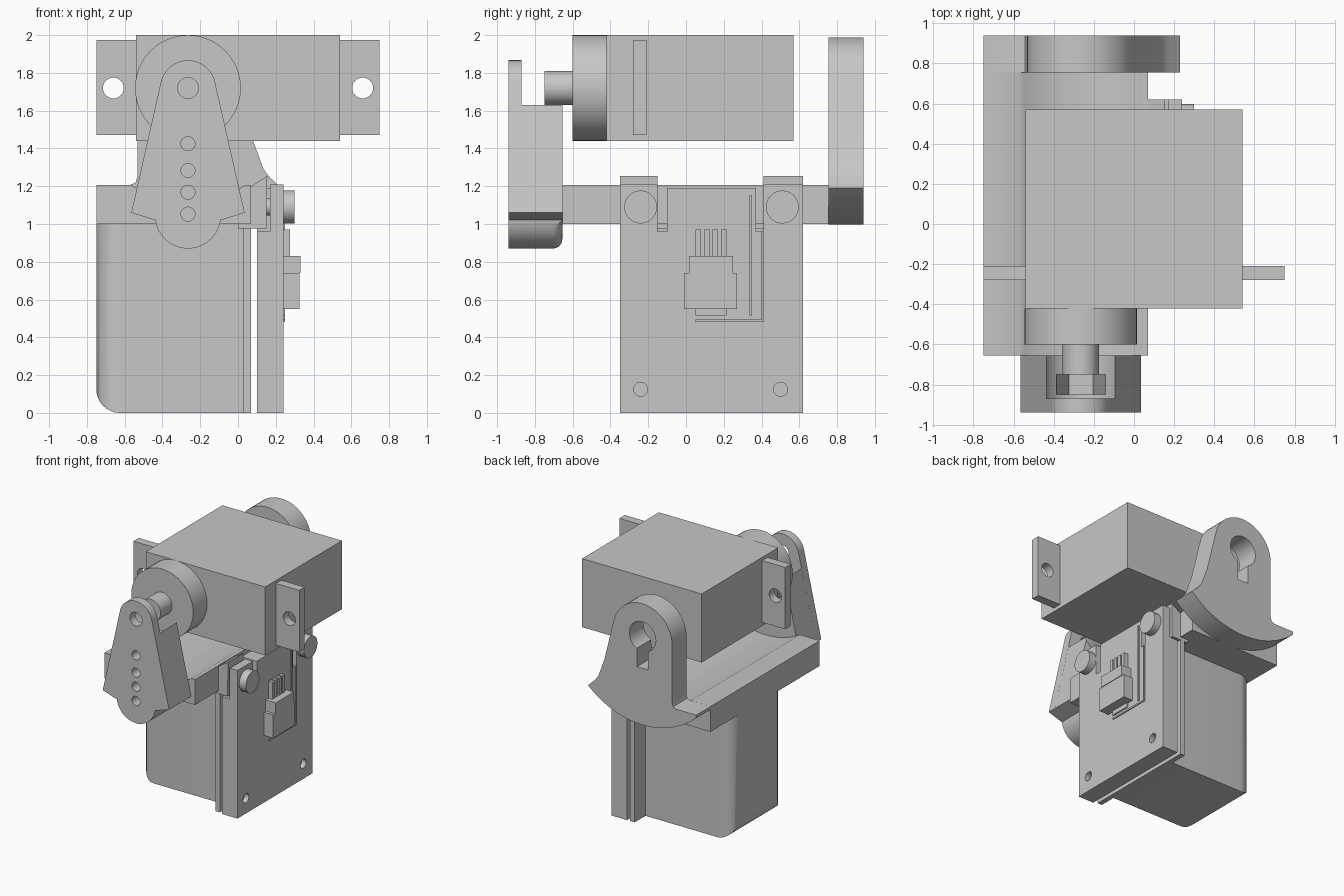
import bpy, bmesh
from math import sin, cos, radians
from mathutils import Vector

old = bpy.data.objects.get("Cube")
if old:
    bpy.data.objects.remove(old)

grey = bpy.data.materials.new("plain grey")
grey.use_nodes = True
COLOUR = (0.57, 0.57, 0.57, 1)
grey.diffuse_color = COLOUR
grey.node_tree.nodes["Principled BSDF"].inputs["Base Color"].default_value = COLOUR

AX, AZ = -0.265, 1.72  # pivot axis


def finish(name, bm):
    bmesh.ops.recalc_face_normals(bm, faces=bm.faces)
    me = bpy.data.meshes.new(name)
    bm.to_mesh(me)
    bm.free()
    me.materials.append(grey)
    ob = bpy.data.objects.new(name, me)
    bpy.context.collection.objects.link(ob)
    return ob


def prism(name, points, y0, y1, bevel=None, width=0.05):
    """Extrude an xz outline along y, rounding edges picked by a rule."""
    bm = bmesh.new()
    face = bm.faces.new([bm.verts.new((x, y0, z)) for x, z in points])
    out = bmesh.ops.extrude_face_region(bm, geom=[face])
    moved = [v for v in out["geom"] if isinstance(v, bmesh.types.BMVert)]
    bmesh.ops.translate(bm, verts=moved, vec=(0, y1 - y0, 0))
    if not any(f.normal.y < -0.9 and abs(f.calc_center_median().y - y0) < 1e-5
               and len(f.verts) == len(points) for f in bm.faces):
        bm.normal_update()
    if bevel:
        edges = [e for e in bm.edges if bevel(*[v.co for v in e.verts])]
        bmesh.ops.bevel(bm, geom=edges, offset=width, segments=8,
                        profile=0.5, affect='EDGES')
    return finish(name, bm)


def box(name, x0, x1, y0, y1, z0, z1, **kw):
    return prism(name, [(x0, z0), (x1, z0), (x1, z1), (x0, z1)], y0, y1, **kw)


def arc(cx, cz, r, a0, a1, n=24):
    return [(cx + r * cos(radians(a0 + (a1 - a0) * i / n)),
             cz + r * sin(radians(a0 + (a1 - a0) * i / n))) for i in range(n + 1)]


def rod(name, x, z, r, y0, y1):
    return prism(name, arc(x, z, r, 0, 352.5, 47), y0, y1)


def rod_x(name, y, z, r, x0, x1):
    ob = rod(name, 0, 0, r, x0, x1)
    for v in ob.data.vertices:
        v.co = Vector((v.co.y, y - v.co.x, z + v.co.z))
    return ob


def cut(ob, *cutters):
    bpy.context.view_layer.objects.active = ob
    for c in cutters:
        mod = ob.modifiers.new("cut", 'BOOLEAN')
        mod.operation, mod.solver, mod.object = 'DIFFERENCE', 'EXACT', c
        bpy.ops.object.modifier_apply(modifier=mod.name)
        bpy.data.objects.remove(c)
    return ob


# Upper motor: case, ears, gear boss and shaft
box("upper_motor_case", -0.54, 0.54, -0.42, 0.57, 1.44, 2.0)
for side, name in ((-1, "right_ear"), (1, "left_ear")):
    ear = box(name, min(side * .54, side * .75), max(side * .54, side * .75),
              -0.28, -0.21, 1.47, 1.975)
    cut(ear, rod("cutter", side * 0.66, AZ, 0.055, -0.4, -0.1))
rod("gear_boss", AX, AZ, 0.28, -0.60, -0.42)
rod("output_shaft", AX, AZ, 0.09, -0.75, -0.60)

# Front arm: thin round-topped plate, thicker slotted block scooped around the shaft
lower = ([(AX + .3, 1.06), (AX + .175, 1.02)] + arc(AX, 1.045, 0.175, 0, -180)
         + [(AX - .175, 1.02), (AX - .3, 1.06)])
plate = prism("front_arm_plate", arc(AX, AZ, 0.147, 170, 10) + lower, -0.94, -0.87)
block = prism("front_arm_block", arc(AX, AZ, 0.193, 208, 332) + lower, -0.87, -0.655,
              bevel=lambda a, b: min(a.y, b.y) > -0.66 and max(a.z, b.z) < 1.015)
slot = [(AX - .135, 1.8), (AX - .125, 1.6), (AX - .06, 1.0),
        (AX + .06, 1.0), (AX + .125, 1.6), (AX + .135, 1.8)]
cut(block, prism("cutter", slot, -0.85, -0.75))
cut(plate, rod("cutter", AX, AZ, 0.055, -1, -0.8))
for z in (1.425, 1.283, 1.168, 1.052):
    for part in (plate, block):
        cut(part, rod("cutter", AX, z, 0.037, -1, -0.8))

# Cradle base with a bed hollowed about the pivot
prism("cradle_base", [(-0.75, 1.0), (0.07, 1.0), (0.07, 1.207)]
      + arc(AX, AZ, 0.597, -59.1, -120.9) + [(-0.75, 1.207)], -0.655, 0.755)

# Back arm: round top, flared foot on a sweep about the pivot, keyhole
outline = (arc(AX, AZ, 0.268, 180, 18)
           + [(0.08, 1.44), (0.135, 1.29), (0.17, 1.245)]
           + arc(AX, AZ, 0.723, -47, -132.1)
           + [(-0.75, 1.207), (-0.57, 1.207), (-0.542, 1.22), (-0.533, 1.25)])
back_arm = prism("back_arm", outline, 0.755, 0.94)
keyhole = arc(AX, AZ, 0.12, -65, 245, 40) + [(AX - .05, 1.46), (AX + .05, 1.46)]
cut(back_arm, prism("cutter", keyhole, 0.7, 1.0))

# Lower motor body, rounded along its outer corners
body = box("lower_body", -0.75, 0.03, -0.2, 0.48, 0, 1.0, width=0.125,
           bevel=lambda a, b: max(a.x, b.x) < -0.7 and min(a.z, b.z) < 0.1
           and (abs(a.z - b.z) > 0.5 or max(a.z, b.z) < 0.1))
box("body_side_plate", 0.03, 0.07, -0.335, 0.62, 0, 0.98)

# Upright board with screw holes
board = box("board", 0.10, 0.24, -0.35, 0.62, 0, 0.96)
cut(board, *[rod_x("cutter", y, 0.125, 0.037, 0.2, 0.3) for y in (-0.24, 0.50)])
box("board_top", 0.10, 0.24, -0.10, 0.37, 0.96, 1.19)

# Clips, flanges and thumb screws at both upper corners
for name, y0, y1, yc in (("front", -0.35, -0.15, -0.24), ("back", 0.41, 0.62, 0.51)):
    prism(name + "_clip", [(0.0, 0.975), (0.15, 0.975), (0.155, 1.255),
                           (0.07, 1.20), (0.0, 1.16)], y0, y1)
    box(name + "_flange", 0.17, 0.24, y0, y1, 0.96, 1.21)
    rod_x(name + "_screw", yc, 1.09, 0.045, 0.10, 0.24)
    rod_x(name + "_screw_head", yc, 1.09, 0.087, 0.24, 0.30)

# Connector with four pins
box("connector_body", 0.24, 0.325, -0.01, 0.27, 0.55, 0.74)
box("connector_head", 0.24, 0.33, 0.015, 0.25, 0.74, 0.83)
box("connector_foot", 0.24, 0.25, 0.05, 0.215, 0.515, 0.55)
for i in range(4):
    y = 0.05 + i * 0.045
    box("connector_pin_%d" % (i + 1), 0.24, 0.275, y, y + 0.03, 0.83, 0.97)

# Raised cable trace beside the connector
box("trace_bottom", 0.24, 0.248, 0.05, 0.41, 0.482, 0.495)
box("trace_side", 0.24, 0.248, 0.40, 0.41, 0.495, 0.96)
box("trace_rib", 0.24, 0.248, 0.335, 0.35, 0.515, 1.15)

# Smooth curved parts, keep hard edges crisp
for ob in bpy.context.scene.objects:
    ob.select_set(ob.type == 'MESH')
bpy.context.view_layer.objects.active = body
bpy.ops.object.shade_smooth_by_angle(angle=radians(30))
